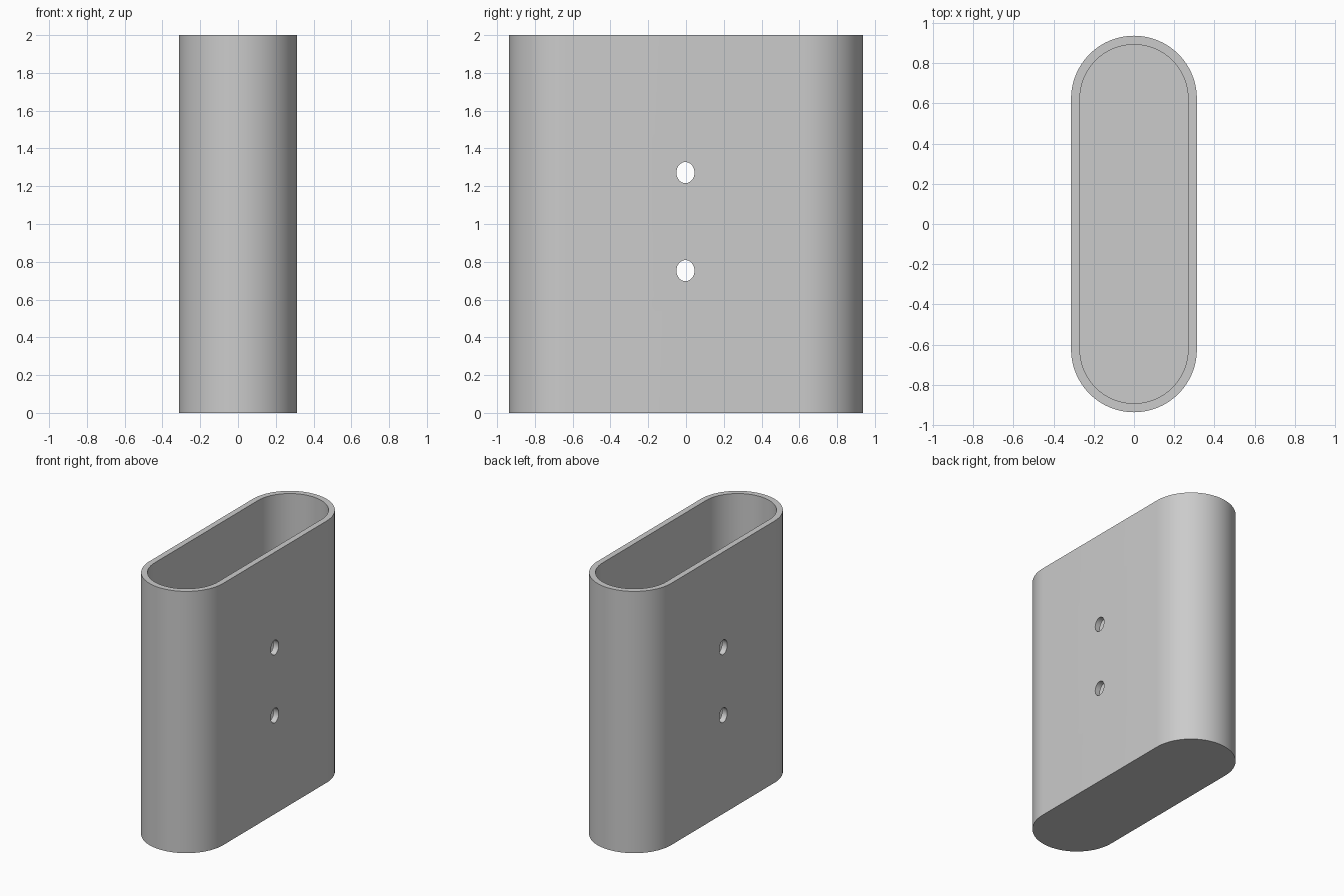
import bpy
import bmesh
from math import cos, sin, pi, radians
from mathutils import Matrix

HEIGHT = 2.0
RADIUS = 0.313      # outer end radius
STRAIGHT = 0.624    # half length of the flat sides
WALL = 0.044
ARC = 32            # segments per rounded end

old = bpy.data.objects.get("Cube")
if old:
    bpy.data.objects.remove(old, do_unlink=True)

grey = bpy.data.materials.new("light_grey")
grey.use_nodes = True
colour = (0.6, 0.6, 0.6, 1)
grey.diffuse_color = colour
grey.node_tree.nodes["Principled BSDF"].inputs["Base Color"].default_value = colour


def make_object(name, bm):
    bmesh.ops.recalc_face_normals(bm, faces=bm.faces)
    mesh = bpy.data.meshes.new(name)
    bm.to_mesh(mesh)
    bm.free()
    mesh.materials.append(grey)
    obj = bpy.data.objects.new(name, mesh)
    bpy.context.collection.objects.link(obj)
    return obj


def stadium(bm, radius, z):
    """Ring of vertices: two half circles joined by straight sides."""
    ring = []
    for side in (1, -1):
        for i in range(ARC + 1):
            a = pi * i / ARC
            ring.append(bm.verts.new((side * radius * cos(a),
                                      side * (STRAIGHT + radius * sin(a)), z)))
    return ring


def bridge(bm, a, b):
    for i in range(len(a)):
        j = (i + 1) % len(a)
        bm.faces.new((a[i], a[j], b[j], b[i]))


# Sleeve: outer wall, rim, inner wall and closed floor
bm = bmesh.new()
rings = [stadium(bm, RADIUS, 0), stadium(bm, RADIUS, HEIGHT),
         stadium(bm, RADIUS - WALL, HEIGHT), stadium(bm, RADIUS - WALL, WALL)]
for lower, upper in zip(rings, rings[1:]):
    bridge(bm, lower, upper)
bm.faces.new(rings[0])
bm.faces.new(rings[-1])
sleeve = make_object("sleeve", bm)

# Screw holes: slightly tall oval drills through both flat sides
bm = bmesh.new()
for z in (0.753, 1.272):
    place = (Matrix.Translation((0, -0.003, z)) @ Matrix.Diagonal((1, 0.048, 0.056, 1))
             @ Matrix.Rotation(pi / 2, 4, 'Y'))
    bmesh.ops.create_cone(bm, cap_ends=True, segments=32, radius1=1, radius2=1,
                          depth=1, matrix=place)
drill = make_object("hole_cutter", bm)
drill.hide_render = True

cut = sleeve.modifiers.new("screw_holes", 'BOOLEAN')
cut.operation = 'DIFFERENCE'
cut.solver = 'EXACT'
cut.object = drill

bpy.ops.object.select_all(action='DESELECT')
sleeve.select_set(True)
bpy.context.view_layer.objects.active = sleeve
bpy.ops.object.modifier_apply(modifier=cut.name)
bpy.data.objects.remove(drill, do_unlink=True)
bpy.ops.object.shade_smooth_by_angle(angle=radians(30))
